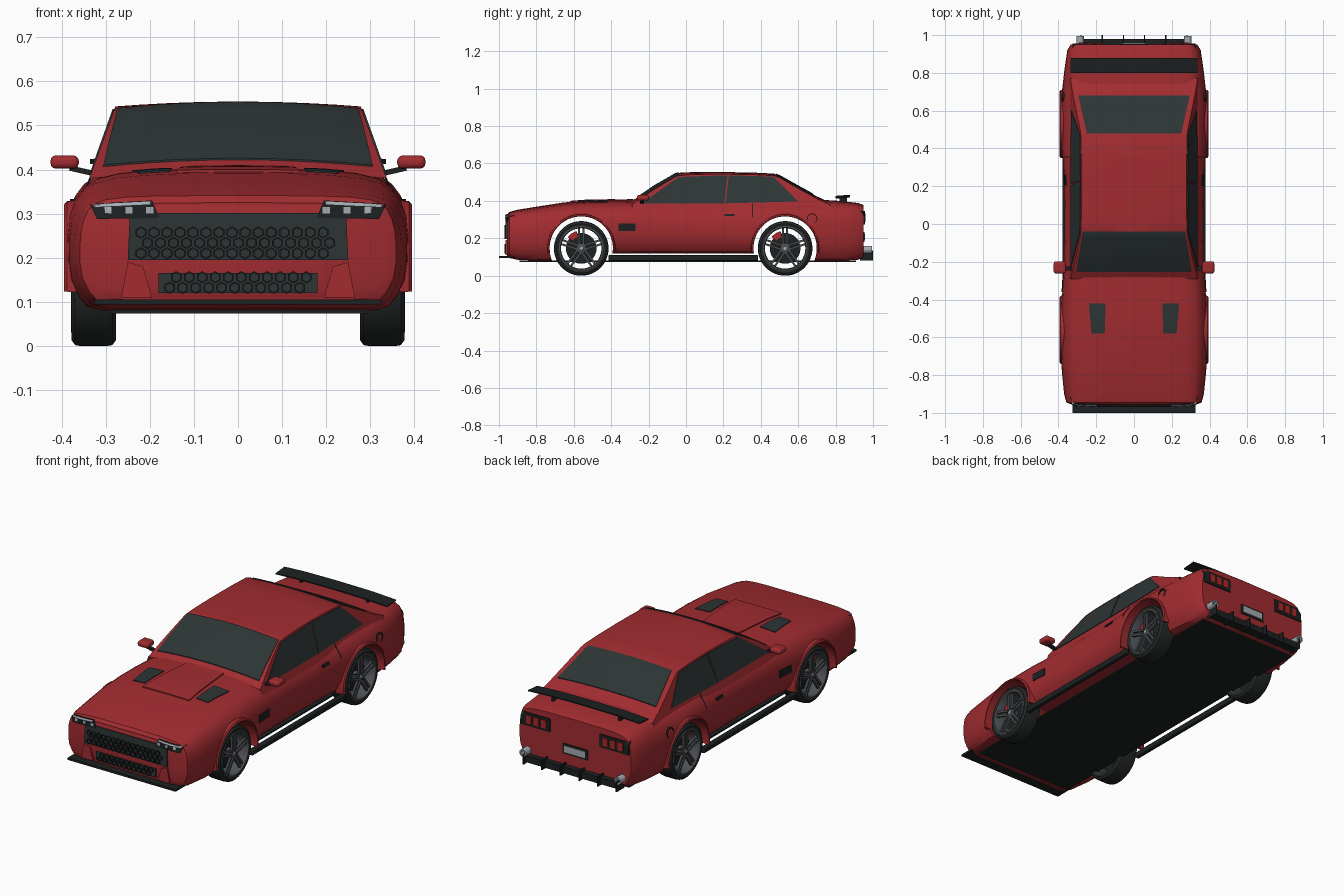
import bpy, bmesh, math
from mathutils import Vector, Matrix
from mathutils.bvhtree import BVHTree

if "Cube" in bpy.data.objects:
    bpy.data.objects.remove(bpy.data.objects["Cube"])

def material(name, r, g, b):
    m = bpy.data.materials.new(name)
    m.diffuse_color = (r, g, b, 1)
    m.use_nodes = True
    m.node_tree.nodes["Principled BSDF"].inputs["Base Color"].default_value = m.diffuse_color
    return m

RED = material("red_paint", .36, .025, .03)
GLASS = material("dark_glass", .026, .035, .035)
BLACK = material("black_trim", .012, .015, .015)
TYRE = material("tyre_rubber", .018, .021, .021)
RIM = material("rim_grey", .075, .08, .09)
SILVER = material("silver", .38, .41, .45)
LAMP = material("lamp_red", .42, .02, .02)

def finish(name, verts, faces, mat, angle=35):
    me = bpy.data.meshes.new(name)
    me.from_pydata([tuple(v) for v in verts], [], faces)
    bm = bmesh.new()
    bm.from_mesh(me)
    bmesh.ops.remove_doubles(bm, verts=bm.verts, dist=1e-5)
    bmesh.ops.recalc_face_normals(bm, faces=bm.faces)
    bm.to_mesh(me)
    bm.free()
    me.materials.append(mat)
    ob = bpy.data.objects.new(name, me)
    bpy.context.collection.objects.link(ob)
    smooth(ob, angle)
    return ob

def smooth(ob, angle=35):
    bpy.ops.object.select_all(action='DESELECT')
    ob.select_set(True)
    bpy.context.view_layer.objects.active = ob
    bpy.ops.object.shade_smooth_by_angle(angle=math.radians(angle))

def box(name, c, s, mat, bevel=0):
    v = [(c[0] + i * s[0] / 2, c[1] + j * s[1] / 2, c[2] + k * s[2] / 2)
         for i in (-1, 1) for j in (-1, 1) for k in (-1, 1)]
    f = [(0, 1, 3, 2), (4, 6, 7, 5), (0, 4, 5, 1), (2, 3, 7, 6), (0, 2, 6, 4), (1, 5, 7, 3)]
    ob = finish(name, v, f, mat)
    if bevel:
        m = ob.modifiers.new("bevel", 'BEVEL')
        m.width, m.segments = bevel, 3
    return ob

def lathe(name, profile, centre, mat, axis='X', n=40, a0=0, a1=360, sx=1):
    """Revolve (offset, radius) points round the x or y axis."""
    full, k = a1 - a0 == 360, len(profile)
    v, f = [], []
    for i in range(n + 1):
        a = math.radians(a0 + (a1 - a0) * i / n)
        for o, r in profile:
            p = (o * sx, r * math.cos(a), r * math.sin(a)) if axis == 'X' else (r * math.cos(a), o, r * math.sin(a))
            v.append(Vector(p) + Vector(centre))
    for i in range(n):
        for j in range(k):
            a, b = i * k + j, i * k + (j + 1) % k
            f.append((a, b, b + k, a + k))
    if not full:
        f += [tuple(range(k)), tuple(range(n * k, n * k + k))]
    return finish(name, v, f, mat)

# Body shell: y, half width, bottom, top, boxiness
stations = [(-.958, .325, .105, .325, .5), (-.945, .358, .095, .341, .5), (-.9, .37, .085, .353, .4),
            (-.78, .382, .08, .372, .2), (-.65, .388, .08, .392, .1), (-.52, .388, .09, .402, 0),
            (-.4, .382, .118, .403, 0), (-.25, .373, .12, .402, 0), (0, .368, .12, .402, 0),
            (.3, .373, .12, .405, 0), (.42, .384, .118, .41, 0), (.55, .388, .09, .412, 0),
            (.68, .384, .08, .409, .15), (.82, .368, .08, .4, .3), (.92, .353, .085, .389, .5),
            (.95, .335, .1, .378, .5)]
half = [(0, 0), (.8, 0), (.89, .03), (.94, .11), (.985, .24), (1, .38), (1, .56), (.985, .68),
        (.95, .78), (.9, .86), (.83, .92), (.7, .962), (.5, .985), (.25, .997), (0, 1)]
V, F = [], []
ring = half + [(-x, z) for x, z in half[-2:0:-1]]
N = len(ring)
for y, w, b, t, k in stations:
    for x, z in ring:
        V.append((math.copysign(abs(x) ** (1 - k) if z > .5 else abs(x), x) * w, y, b + z * (t - b)))
for s in range(len(stations) - 1):
    for i in range(N):
        a, b = s * N + i, s * N + (i + 1) % N
        F.append((a, b, b + N, a + N))
for base in (0, (len(stations) - 1) * N):
    for i in range(len(half) - 1):
        q = [base + i, base + i + 1, base + (N - i - 1) % N, base + (N - i) % N]
        F.append(tuple(dict.fromkeys(q)))
body = finish("body_shell", V, F, RED)

# Cabin: arched roof line with flat leaning sides
cab = [(-.29, .38, .018), (-.17, .462, .018), (-.05, .533, .016), (0, .539, .014), (.1, .542, .012),
       (.2, .543, .011), (.35, .541, .011), (.47, .535, .011), (.5, .524, .011), (.6, .467, .012),
       (.7, .412, .012), (.77, .38, .012)]
CV, CF, M = [], [], 13
for y, z, c in cab:
    hw = .335 - .36 * (z - .385)
    CV.append((.348, y, .345))
    for i in range(M - 2):
        u = 1 - 2 * i / (M - 3)
        CV.append((hw * u, y, z + c * (1 - u * u)))
    CV.append((-.348, y, .345))
for s in range(len(cab) - 1):
    for i in range(M - 1):
        a = s * M + i
        CF.append((a, a + 1, a + M + 1, a + M))
cabin = finish("cabin", CV, CF, RED, 25)

# Thin panels laid onto the body surface
off = len(V)
tree = BVHTree.FromPolygons([Vector(v) for v in V + CV], F + [tuple(i + off for i in f) for f in CF])
VIEWS = {'top': (lambda a, b: (a, b, 2), (0, 0, -1)), 'front': (lambda a, b: (a, -2, b), (0, 1, 0)),
         'rear': (lambda a, b: (a, 2, b), (0, -1, 0)), 'right': (lambda a, b: (2, a, b), (-1, 0, 0)),
         'left': (lambda a, b: (-2, a, b), (1, 0, 0))}

def panel(name, quad, view, mat, lift=.004, n=8):
    org, d = VIEWS[view]
    d = Vector(d)
    p = [Vector(q) for q in quad]
    v, f = [], []
    for i in range(n + 1):
        for j in range(n + 1):
            q = p[0].lerp(p[1], i / n).lerp(p[3].lerp(p[2], i / n), j / n)
            o = Vector(org(q.x, q.y))
            hit = tree.ray_cast(o, d)[0] or tree.find_nearest(o + d * 1.1)[0]
            v.append(hit - d * lift)
    k = (n + 1) ** 2
    v += [q + d * (lift + .003) for q in v]
    idx = lambda i, j: i * (n + 1) + j
    for i in range(n):
        for j in range(n):
            q = (idx(i, j), idx(i + 1, j), idx(i + 1, j + 1), idx(i, j + 1))
            f += [q, tuple(a + k for a in q)]
        for a, b in ((idx(i, 0), idx(i + 1, 0)), (idx(i, n), idx(i + 1, n)),
                     (idx(0, i), idx(0, i + 1)), (idx(n, i), idx(n, i + 1))):
            f.append((a, b, b + k, a + k))
    return finish(name, v, f, mat)

def rect(x0, x1, y0, y1):
    return [(x0, y0), (x1, y0), (x1, y1), (x0, y1)]

def flip(quad):
    return [(-a, b) for a, b in quad]

panel("windscreen", [(-.305, -.255), (.305, -.255), (.272, -.04), (-.272, -.04)], 'top', GLASS, n=12)
panel("rear_window", [(-.25, .48), (.25, .48), (.295, .68), (-.295, .68)], 'top', GLASS, n=12)
panel("hood_bulge", [(-.14, -.62), (.14, -.62), (.11, -.28), (-.11, -.28)], 'top', RED, .006)
panel("upper_grille", [(-.25, .195), (.25, .195), (.245, .302), (-.245, .302)], 'front', GLASS, .006)
panel("lower_grille", rect(-.18, .18, .12, .165), 'front', GLASS, .006)
panel("number_plate_frame", rect(-.075, .075, .18, .235), 'rear', BLACK, .004)
panel("number_plate", rect(-.062, .062, .19, .225), 'rear', SILVER, .007)
for side, view in ((1, 'right'), (-1, 'left')):
    m = (lambda q: q) if side > 0 else flip
    panel("front_side_window", [(-.235, .387), (.205, .387), (.222, .537), (-.04, .528)], view, GLASS)
    panel("rear_side_window", [(.212, .387), (.6, .397), (.468, .53), (.229, .537)], view, GLASS)
    panel("fender_vent", rect(-.36, -.27, .24, .28), view, BLACK)
    panel("door_handle", rect(.205, .26, .318, .33), view, BLACK, .007, 3)
    panel("door_gap", rect(.353, .357, .315, .385), view, BLACK, .002, 4)
    panel("hood_vent", m([(.155, -.58), (.225, -.58), (.24, -.42), (.15, -.42)]), 'top', GLASS)
    panel("headlight", m([(.178, .29), (.32, .288), (.336, .322), (.195, .33)]), 'front', BLACK, .007)
    panel("daylight_strip", m([(.2, .321), (.325, .315), (.33, .321), (.198, .328)]), 'front', SILVER, .009)
    for x in (.2, .247, .295):
        panel("headlight_lamp", m(rect(x - .008, x + .008, .3, .315)), 'front', SILVER, .01, 2)
    panel("bumper_corner", m([(.195, .11), (.265, .11), (.25, .19), (.215, .18)]), 'front', RED, .008, 4)
    panel("tail_light", m([(.15, .275), (.325, .275), (.325, .345), (.15, .345)]), 'rear', BLACK, .006)
    for x in (.185, .23, .275):
        panel("tail_lamp", m(rect(x - .015, x + .015, .288, .332)), 'rear', LAMP, .01, 2)
    # Fuel cap outline, mirror and its stalk
    w = side * .375
    lathe("fuel_cap", [(-.02, .024), (.006, .024), (.006, .028), (-.02, .028)], (w, .675, .305), BLACK, n=24, sx=side)
    box("mirror", (side * .393, -.23, .417), (.064, .065, .03), RED, .012)
    box("mirror_stalk", (side * .34, -.235, .394), (.085, .02, .012), BLACK).data.transform(
        Matrix.Translation((side * .34, 0, .394)) @ Matrix.Rotation(-side * .22, 4, 'Y') @ Matrix.Translation((-side * .34, 0, -.394)))
    box("side_sill", (side * .366, -.015, .095), (.026, .8, .03), BLACK, .006)
    lathe("exhaust", [(0, .012), (.05, .012), (.05, .02), (0, .02)], (side * .285, .945, .14), SILVER, 'Y', 16)

# Honeycomb cells on the grilles
def cells(name, rows, cols, z0, x0, step):
    v, f = [], []
    for r in range(rows):
        for c in range(cols):
            x, z, k = x0 + c * step + (r % 2) * step / 2, z0 + r * step * .8, len(v)
            for y, rad in ((-.962, .014), (-.97, .014), (-.97, .010), (-.965, .010)):
                v += [(x + rad * math.sin(i * math.pi / 3), y, z + rad * math.cos(i * math.pi / 3)) for i in range(6)]
            f += [(k + 6 * s + i, k + 6 * s + (i + 1) % 6, k + 6 * s + 6 + (i + 1) % 6, k + 6 * s + 6 + i)
                  for s in range(3) for i in range(6)]
    finish(name, v, f, BLACK, 10)

cells("upper_honeycomb", 3, 15, .21, -.22, .0295)
cells("lower_honeycomb", 2, 11, .132, -.155, .0295)

# Floor, splitter, diffuser and spoiler
box("floor", (0, .01, .078), (.59, 1.8, .008), BLACK)
box("front_splitter", (0, -.95, .1), (.65, .1, .011), BLACK)
box("rear_diffuser", (0, .955, .105), (.56, .05, .035), BLACK)
for i in range(6):
    box("diffuser_fin", (-.28 + i * .112, .965, .108), (.006, .07, .055), BLACK)
for s in (-1, 1):
    box("spoiler_foot", (s * .2, .84, .4), (.012, .04, .035), BLACK)
pts = [(-.335, .412), (-.2, .419), (0, .421), (.2, .419), (.335, .412)]
sv = [(x, y, z + h + dz) for x, z in pts for y, h, dz in
      ((.8, 0, 0), (.878, .006, 0), (.878, .006, .006), (.8, 0, .006))]
sf = [(4 * i + j, 4 * i + (j + 1) % 4, 4 * i + 4 + (j + 1) % 4, 4 * i + 4 + j) for i in range(4) for j in range(4)]
finish("rear_spoiler", sv, sf + [(0, 1, 2, 3), (16, 17, 18, 19)], BLACK)

# Wheels, arch flares and arch cut-outs
R = .146
for y in (-.56, .53):
    cut = lathe("arch_cutter", [(-.6, 0), (-.6, .17), (.6, .17), (.6, 0)], (0, y, .148), RED, n=48)
    cut.hide_render = True
    cut.hide_set(True)
    b = body.modifiers.new("arch", 'BOOLEAN')
    b.operation, b.solver, b.object = 'DIFFERENCE', 'EXACT', cut
    for s in (-1, 1):
        c = (s * .327, y, R)
        lathe("tyre", [(-.048, .116), (-.051, .132), (-.042, .144), (-.03, R), (.03, R), (.042, .144),
                       (.051, .132), (.048, .116)], c, TYRE, n=48, sx=s)
        lathe("rim_barrel", [(-.045, .11), (-.045, .117), (.05, .119), (.052, .112), (.046, .108)], c, RIM, n=48, sx=s)
        lathe("brake_disc", [(-.005, .015), (-.005, .082), (.005, .082), (.005, .015)], c, BLACK, n=32, sx=s)
        lathe("hub", [(-.04, 0), (-.04, .022), (.036, .026), (.04, .018), (.04, 0)], c, RIM, n=20, sx=s)
        lathe("hub_cap", [(.03, 0), (.03, .01), (.043, .009), (.043, 0)], c, SILVER, n=12, sx=s)
        lathe("brake_caliper", [(-.012, .06), (-.012, .095), (.018, .095), (.018, .06)], c, LAMP, n=8, a0=105, a1=140, sx=s)
        for i in range(5):
            for d in (-.011, .011):
                sp = box("wheel_spoke", (.038, d, .066), (.012, .011, .094), RIM)
                sp.data.transform(Matrix.Translation(c) @ Matrix.Scale(s, 4, (1, 0, 0)) @ Matrix.Rotation(
                    math.radians(72 * i), 4, 'X'))
                if s < 0:
                    sp.data.flip_normals()
        lathe("arch_flare", [(.345, .169), (.392, .169), (.394, .173), (.388, .18), (.345, .186)], (0, y, .148),
              RED, n=32, a0=-8, a1=188, sx=s)

# Bake the cut-outs into the shell
bpy.context.view_layer.update()
body.data = bpy.data.meshes.new_from_object(body.evaluated_get(bpy.context.evaluated_depsgraph_get()))
body.modifiers.clear()
smooth(body)
